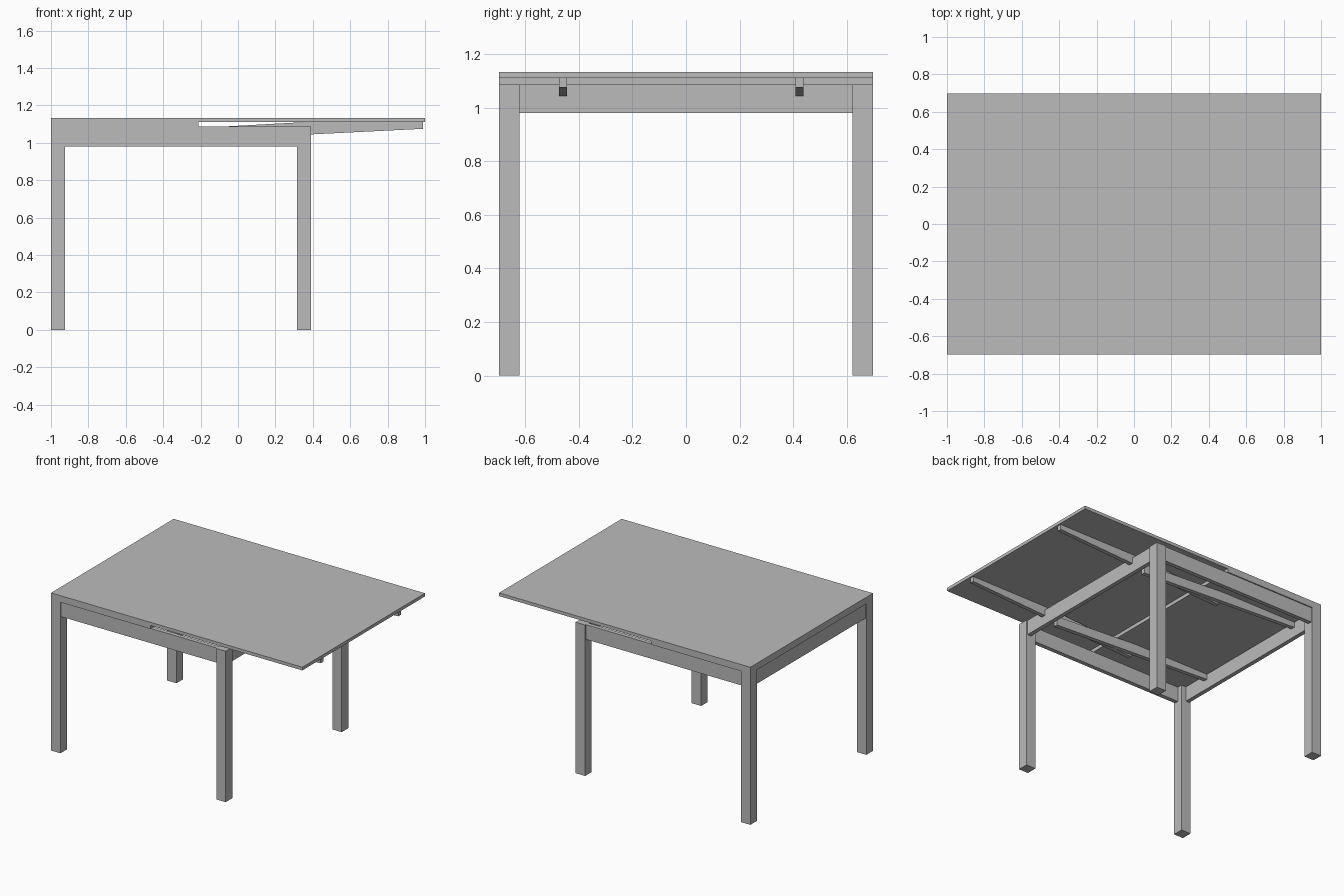
import bpy
import bmesh

cube = bpy.data.objects.get("Cube")
if cube:
    bpy.data.objects.remove(cube, do_unlink=True)

GREY = (0.5, 0.5, 0.5, 1)
mat = bpy.data.materials.new("plain_grey")
mat.use_nodes = True
mat.diffuse_color = GREY
mat.node_tree.nodes["Principled BSDF"].inputs["Base Color"].default_value = GREY


def prism(name, profile, y0, y1):
    """Extrude an x-z profile from y0 to y1."""
    bm = bmesh.new()
    face = bm.faces.new([bm.verts.new((x, y0, z)) for x, z in profile])
    ext = bmesh.ops.extrude_face_region(bm, geom=[face])
    verts = [v for v in ext["geom"] if isinstance(v, bmesh.types.BMVert)]
    bmesh.ops.translate(bm, verts=verts, vec=(0, y1 - y0, 0))
    bmesh.ops.recalc_face_normals(bm, faces=bm.faces)
    mesh = bpy.data.meshes.new(name)
    bm.to_mesh(mesh)
    bm.free()
    mesh.materials.append(mat)
    obj = bpy.data.objects.new(name, mesh)
    bpy.context.collection.objects.link(obj)
    return obj


def box(name, x0, x1, y0, y1, z0, z1):
    return prism(name, [(x0, z0), (x1, z0), (x1, z1), (x0, z1)], y0, y1)


LEFT, RIGHT, HALF_Y = -1.0, 0.39, 0.697
LEG, INSET, RAIL = 0.075, 0.008, 0.03
LOW, LEAF, TOP, HIGH = 0.98, 1.086, 1.111, 1.134

# Table top and the stowed leaf beneath it
box("table_top", LEFT, 1, -HALF_Y, HALF_Y, TOP, HIGH)
box("stowed_leaf", LEFT, -0.21, -HALF_Y, HALF_Y, LEAF, TOP)

# Legs
for x, end in ((LEFT, "left"), (RIGHT - LEG, "right")):
    for y, side in ((-HALF_Y, "front"), (HALF_Y - LEG, "back")):
        box(f"{side}_{end}_leg", x, x + LEG, y, y + LEG, 0, LEAF)

# Apron rails, set slightly back from the legs
for y, side in ((-HALF_Y + INSET, "front"), (HALF_Y - INSET - RAIL, "back")):
    box(f"{side}_rail", LEFT + LEG, RIGHT - LEG, y, y + RAIL, LOW, LEAF)
for x, end in ((LEFT + INSET, "left"), (RIGHT - INSET - RAIL, "right")):
    box(f"{end}_rail", x, x + RAIL, -HALF_Y + LEG, HALF_Y - LEG, LOW, LEAF)

# Sloping runners of the pulled-out end
for y in (-0.474, 0.409):
    prism("extended_runner",
          [(0.99, TOP), (0.36, TOP), (-0.35, 1.072), (-0.35, 1.008), (0.99, 1.075)],
          y, y + 0.03)

# Opposite runners of the stowed leaf
for y in (-0.439, 0.444):
    prism("stowed_runner",
          [(-0.99, LEAF), (-0.36, LEAF), (0.31, 1.049), (0.31, 0.985), (-0.99, 1.05)],
          y, y + 0.03)
